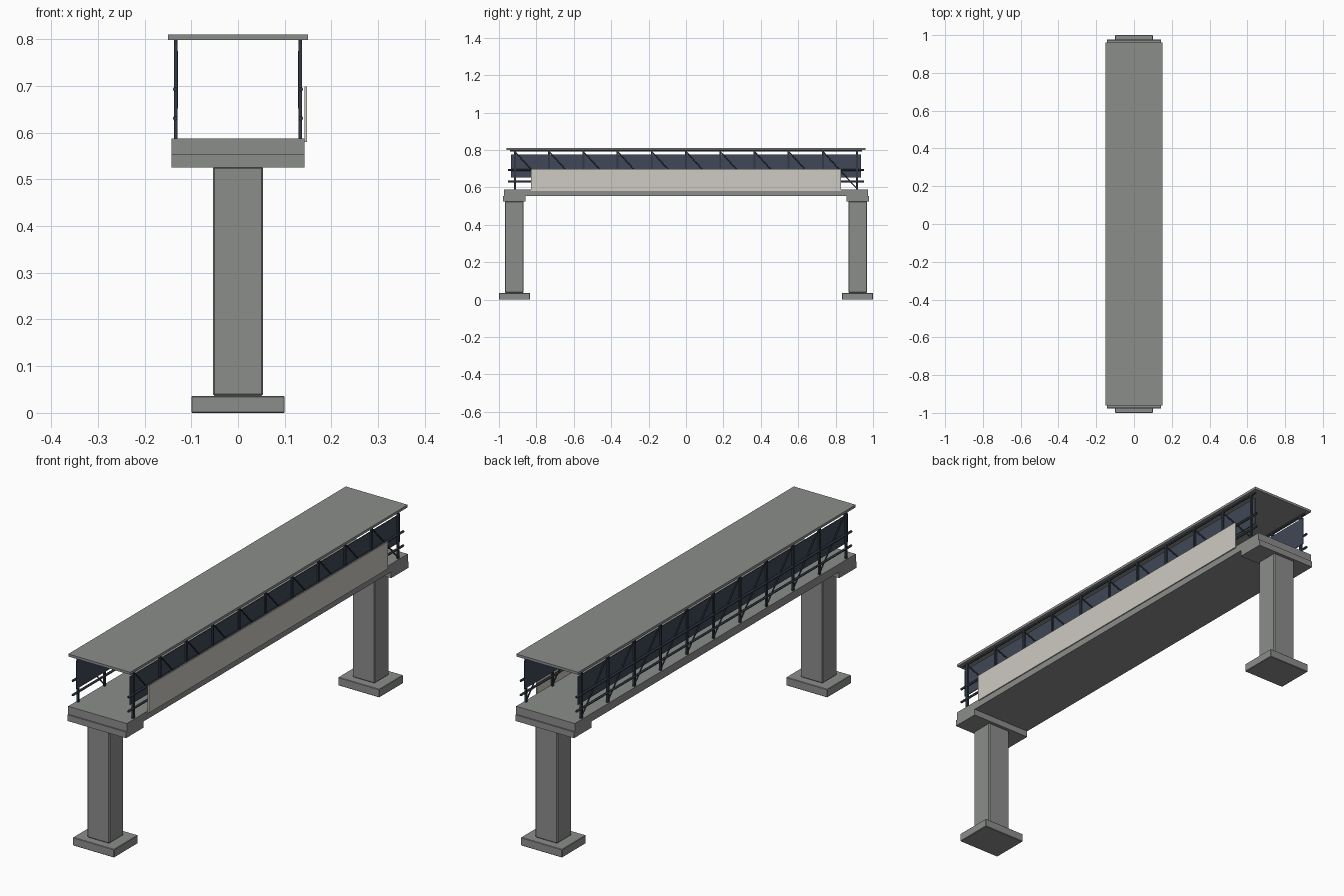
import bpy
import math
from mathutils import Vector

old = bpy.data.objects.get("Cube")
if old:
    bpy.data.objects.remove(old, do_unlink=True)


def material(name, rgb):
    m = bpy.data.materials.new(name)
    m.use_nodes = True
    m.diffuse_color = (*rgb, 1)
    node = next(n for n in m.node_tree.nodes if n.type == 'BSDF_PRINCIPLED')
    node.inputs["Base Color"].default_value = (*rgb, 1)
    node.inputs["Roughness"].default_value = 0.8
    return m


concrete = material("concrete grey", (0.26, 0.27, 0.26))
board = material("off white board", (0.62, 0.59, 0.54))
steel = material("dark steel", (0.03, 0.04, 0.055))
screen = material("slate blue screen", (0.05, 0.064, 0.095))


def box(name, low, high, mat, bevel=0):
    """Box between two opposite corners."""
    low, high = Vector(low), Vector(high)
    bpy.ops.mesh.primitive_cube_add(size=1, location=(low + high) / 2)
    ob = bpy.context.object
    ob.name = name
    for v in ob.data.vertices:
        v.co *= high - low
    ob.data.materials.append(mat)
    if bevel:
        mod = ob.modifiers.new("edge", 'BEVEL')
        mod.width = bevel
        mod.segments = 1
    return ob


def bar(name, a, b, radius, mat, sides=8):
    """Round bar from a to b."""
    a, b = Vector(a), Vector(b)
    bpy.ops.mesh.primitive_cylinder_add(vertices=sides, radius=radius,
                                        depth=(b - a).length, location=(a + b) / 2)
    ob = bpy.context.object
    ob.name = name
    ob.rotation_euler = (b - a).to_track_quat('Z', 'Y').to_euler()
    ob.data.materials.append(mat)
    bpy.ops.object.shade_smooth_by_angle(angle=math.radians(50))
    return ob


# Piers at both ends
for end, s in (("front", -1), ("back", 1)):
    def pier_part(name, half_width, inner, outer, z0, z1, bevel):
        y0, y1 = sorted((s * inner, s * outer))
        box(f"{end}_{name}", (-half_width, y0, z0), (half_width, y1, z1), concrete, bevel)

    pier_part("footing", 0.1, 0.835, 1.0, 0, 0.036, 0.002)
    pier_part("column", 0.054, 0.868, 0.968, 0.036, 0.527, 0.004)
    pier_part("pier_cap", 0.142, 0.857, 0.978, 0.526, 0.553, 0)

# Walkway deck and roof
box("deck", (-0.142, -0.972, 0.553), (0.142, 0.972, 0.588), concrete)
box("roof", (-0.15, -0.96, 0.799), (0.15, 0.96, 0.81), concrete)

# Side trusses with screens and handrails
BAYS = 10
STEP = 0.183
START = -STEP * BAYS / 2
for side, s in (("right", -1), ("left", 1)):
    x = s * 0.1335
    for i in range(BAYS + 1):
        y = START + i * STEP
        box(f"{side}_post_{i}", (x - 0.004, y - 0.005, 0.587),
            (x + 0.004, y + 0.005, 0.8), steel)
        if i < BAYS:
            bar(f"{side}_brace_{i}", (x, y, 0.792), (x, y + STEP, 0.592), 0.003, steel, 6)
    for name, z in (("lower", 0.631), ("upper", 0.693)):
        bar(f"{side}_{name}_rail", (x + s * 0.001, -0.952, z),
            (x + s * 0.001, 0.952, z), 0.005, steel)
    bar(f"{side}_top_rail", (x, -0.94, 0.795), (x, 0.94, 0.795), 0.004, steel)
    x0, x1 = sorted((s * 0.128, s * 0.131))
    box(f"{side}_screen", (x0, -0.935, 0.652), (x1, 0.935, 0.775), screen)

# Plain long board hung on one side
box("side_board", (0.1425, -0.828, 0.58), (0.1475, 0.828, 0.699), board)
